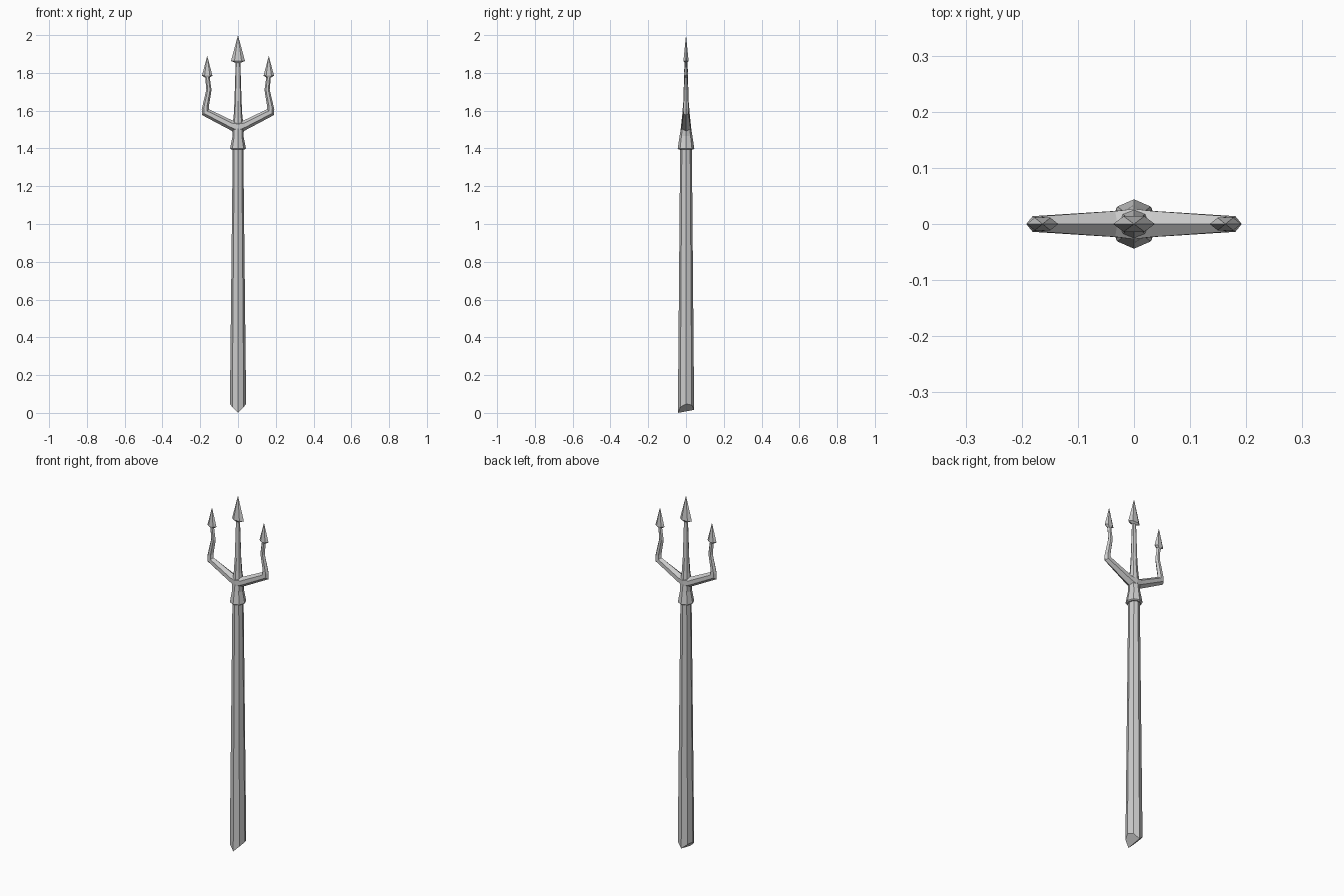
import bpy, bmesh
from math import cos, sin, pi

if "Cube" in bpy.data.objects:
    bpy.data.objects.remove(bpy.data.objects["Cube"])


def loft(name, rings, mirror=False):
    """Skin a list of equal-length point rings and cap both ends."""
    bm = bmesh.new()
    loops = [[bm.verts.new(p) for p in ring] for ring in rings]
    for a, b in zip(loops, loops[1:]):
        n = len(a)
        for i in range(n):
            j = (i + 1) % n
            bm.faces.new((a[i], a[j], b[j], b[i]))
    bm.faces.new(loops[0][::-1])
    bm.faces.new(loops[-1])
    bmesh.ops.remove_doubles(bm, verts=bm.verts, dist=0.0003)
    bmesh.ops.recalc_face_normals(bm, faces=bm.faces)
    me = bpy.data.meshes.new(name)
    bm.to_mesh(me)
    bm.free()
    ob = bpy.data.objects.new(name, me)
    bpy.context.collection.objects.link(ob)
    if mirror:
        mod = ob.modifiers.new("Mirror", 'MIRROR')
        mod.use_clip = False
        mod.use_mirror_merge = False
    return ob


def ring(z, rx, ry, n=8, x=0.0):
    return [(x + rx * cos(2 * pi * i / n), ry * sin(2 * pi * i / n), z) for i in range(n)]


def section(inner, outer, b):
    """Six-sided section spanning two points of the front outline, half depth b."""
    def at(t, y):
        return (inner[0] + (outer[0] - inner[0]) * t, y, inner[1] + (outer[1] - inner[1]) * t)
    return [at(0, 0), at(.28, -b), at(.72, -b), at(1, 0), at(.72, b), at(.28, b)]


# Tapered shaft, foot cut to a ridge running front to back
r = 0.043
foot = [(x, y, 0.04 * abs(x) / r + 0.008 * (y / r + 1)) for x, y, _ in ring(0, r, r)]
bm_foot_centre = [(0, y, 0.008 * (y / r + 1)) for _, y, _ in foot]
shaft = loft("shaft", [bm_foot_centre, foot, ring(1.41, 0.028, 0.031)])

# Flared socket running up into the middle prong
loft("socket_and_middle_prong", [
    ring(1.395, 0.036, 0.038), ring(1.40, 0.042, 0.044), ring(1.465, 0.029, 0.034),
    ring(1.51, 0.032, 0.027), ring(1.57, 0.023, 0.021), ring(1.65, 0.019, 0.014),
    ring(1.865, 0.012, 0.008)])

# Middle spear point
loft("middle_point", [
    ring(1.853, 0.012, 0.008, 6), ring(1.863, 0.037, 0.016, 6), ring(2.0, 0.0001, 0.0001, 6)])

# Curved side prongs
loft("side_prongs", [
    section((0.0, 1.55), (0.0, 1.475), 0.027),
    section((0.03, 1.548), (0.042, 1.498), 0.023),
    section((0.153, 1.607), (0.191, 1.577), 0.014),
    section((0.154, 1.625), (0.192, 1.608), 0.013),
    section((0.14, 1.71), (0.168, 1.71), 0.010),
    section((0.151, 1.785), (0.174, 1.785), 0.008)], mirror=True)

# Side spear points
loft("side_points", [
    ring(1.775, 0.012, 0.008, 6, 0.163), ring(1.785, 0.028, 0.013, 6, 0.163),
    ring(1.89, 0.0001, 0.0001, 6, 0.163)], mirror=True)
